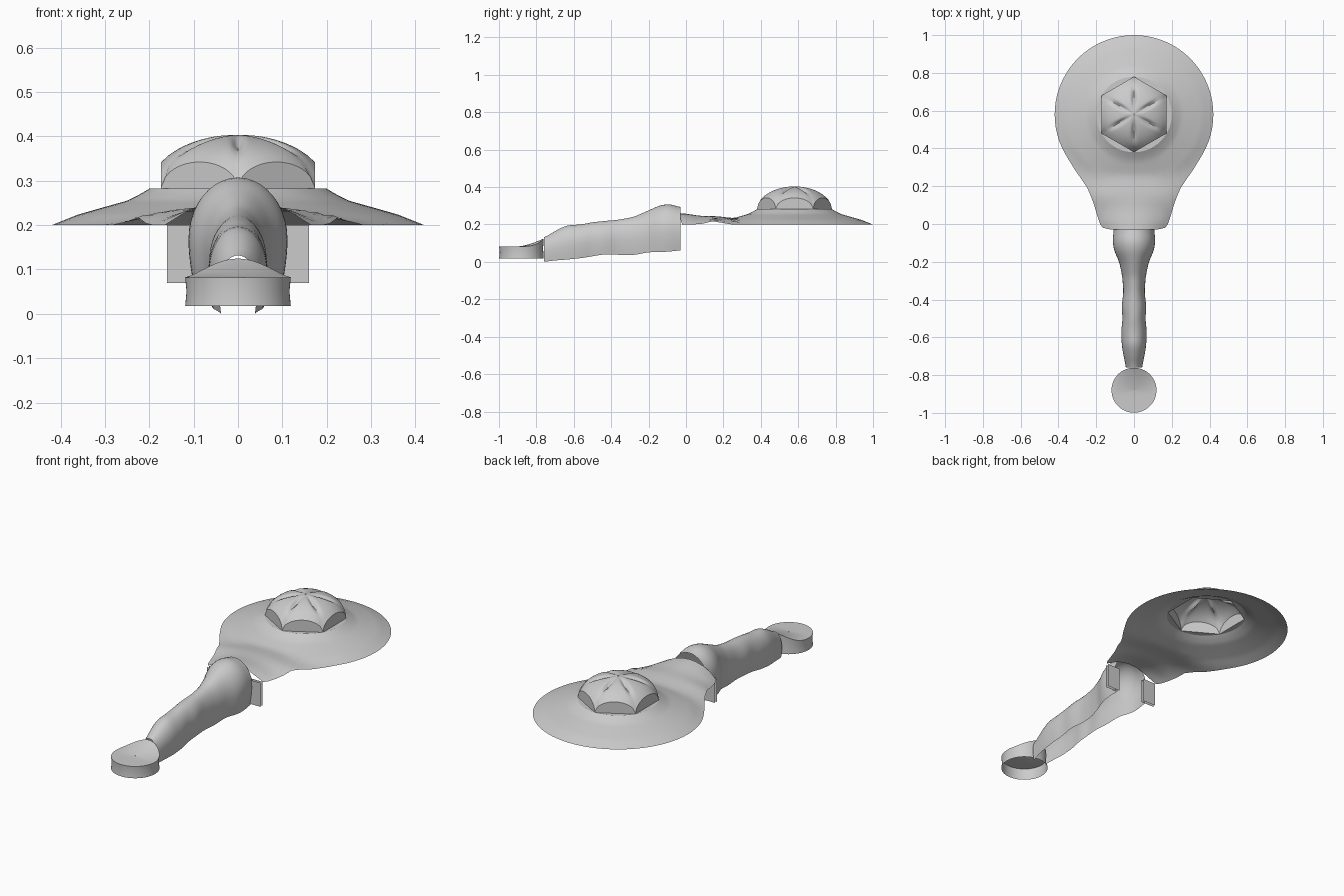
import bpy
from math import sin, cos, pi, sqrt, exp, radians, atan2, hypot

if "Cube" in bpy.data.objects:
    bpy.data.objects.remove(bpy.data.objects["Cube"])


def lerp(table, v):
    """Smooth lookup in a small table of (key, value...) rows."""
    if v <= table[0][0]:
        return table[0][1:]
    for a, b in zip(table, table[1:]):
        if v <= b[0]:
            t = (v - a[0]) / (b[0] - a[0])
            return tuple(p + (q - p) * t for p, q in zip(a[1:], b[1:]))
    return table[-1][1:]


def soft(table, v, d):
    rows = [lerp(table, v + k * d) for k in (-1, -0.5, 0, 0.5, 1)]
    return tuple(sum(c) / len(c) for c in zip(*rows))


def make(name, verts, faces, angle=35):
    me = bpy.data.meshes.new(name)
    me.from_pydata(verts, [], faces)
    me.validate()
    ob = bpy.data.objects.new(name, me)
    bpy.context.collection.objects.link(ob)
    bpy.ops.object.select_all(action='DESELECT')
    ob.select_set(True)
    bpy.context.view_layer.objects.active = ob
    if angle:
        bpy.ops.object.shade_smooth_by_angle(angle=radians(angle))
    return ob


def skin(name, rows, closed=True, angle=35):
    """Join rows of points into a surface."""
    n = len(rows[0])
    verts = [p for row in rows for p in row]
    faces = []
    for i in range(len(rows) - 1):
        for j in range(n if closed else n - 1):
            k = (j + 1) % n
            faces.append((i * n + j, i * n + k, (i + 1) * n + k, (i + 1) * n + j))
    return make(name, verts, faces, angle)


CY = 0.58  # centre of the round end

# Teardrop plate: round brim that flows into a raised neck
half = [(0.42 * cos(radians(a)), CY + 0.42 * sin(radians(a))) for a in range(90, -31, -5)]
neck = [(0.315, 0.29), (0.28, 0.24), (0.247, 0.19), (0.225, 0.14), (0.208, 0.09),
        (0.193, 0.04), (0.18, 0.0), (0.165, -0.02), (0.12, -0.03), (0.08, -0.03), (0.04, -0.03)]
half += neck
outline = half + [(0, -0.03)] + [(-x, y) for x, y in reversed(half[1:])]
widths = sorted([(y, x) for x, y in neck[:8]])
brim = [(0.2, 0.082), (0.22, 0.07), (0.25, 0.055), (0.3, 0.041), (0.36, 0.024), (0.42, 0.0)]
ridge = [(-0.03, 0.062), (0.05, 0.05), (0.1, 0.042), (0.15, 0.048), (0.22, 0.036), (0.3, 0.033), (0.38, 0.0)]


def plate_z(x, y):
    b = lerp(brim, hypot(x, y - CY))[0]
    if y < 0.38:
        w = lerp(widths, y)[0]
        k = soft(ridge, y, 0.04)[0] * max(0, 1 - (x / w) ** 2)
        b = max(b, k)
        b += 0.018 * exp(-((y - 0.15) / 0.05) ** 2) * min(1, abs(x) / w) ** 2
    return 0.2 + b


rows = []
for i in range(19):
    t = (i / 18) ** 1.2
    row = []
    for ox, oy in outline:
        a, r1 = atan2(oy - CY, ox), hypot(ox, oy - CY)
        r = 0.2 + (r1 - 0.2) * t
        x, y = r * cos(a), CY + r * sin(a)
        row.append((x, y, plate_z(x, y)))
    rows.append(row)
skin("plate", rows)

# Six-sided domed cap with flat side panels and star creases
rows, N = [], 120
for s in [0.02, 0.1, 0.2, 0.3, 0.4, 0.5, 0.6, 0.7, 0.8, 0.9, 1.0, "base", "rim"]:
    row = []
    for j in range(N):
        a = 2 * pi * j / N
        off = (a + pi / 6) % (pi / 3) - pi / 6       # angle from panel centre
        hexr = 0.173 / cos(off)
        if s == "rim":
            r, z = 0.203, 0.28
        elif s == "base":
            r, z = hexr, 0.28
        else:
            r = s * hexr
            z = 0.28 + 0.124 * sqrt(max(0, 1 - (r / 0.2) ** 2))
            d = (pi / 6 - abs(off)) * r              # distance from crease line
            z -= 0.018 * exp(-(d / 0.011) ** 2) * exp(-((r - 0.09) / 0.045) ** 2)
        row.append((r * cos(a), CY + r * sin(a), z))
    rows.append(row)
cap = skin("domed_cap", rows, angle=40)

# Handle: arched shell, open underneath (y, half width, top, bottom)
stations = [(-0.76, 0.042, 0.128, 0.0), (-0.70, 0.055, 0.165, 0.008), (-0.64, 0.065, 0.195, 0.012),
            (-0.56, 0.067, 0.2, 0.02), (-0.5, 0.06, 0.212, 0.03), (-0.44, 0.066, 0.218, 0.04),
            (-0.36, 0.056, 0.225, 0.038), (-0.28, 0.062, 0.24, 0.036), (-0.2, 0.078, 0.275, 0.052),
            (-0.14, 0.106, 0.302, 0.052), (-0.09, 0.113, 0.31, 0.055), (-0.03, 0.107, 0.292, 0.062)]
rows = []
for i in range(41):
    y = -0.76 + 0.73 * i / 40
    w, top, bot = soft(stations, y, 0.02)
    mid = bot + (top - bot) * 0.45
    row = []
    for k in range(6):                               # left leg
        t = k / 6
        row.append((-w * (0.88 + 0.12 * sin(t * pi / 2)), y, bot + (mid - bot) * t))
    arch = [(-w * cos(pi * k / 20), y, mid + (top - mid) * sin(pi * k / 20)) for k in range(21)]
    rows.append(row + arch + [(-x, yy, z) for x, yy, z in reversed(row)])
skin("handle", rows, closed=False, angle=60)

# Round end pad, open underneath, top lifted where it meets the handle
rows, N = [], 64
for r, wall in [(0.001, 0), (0.03, 0), (0.06, 0), (0.09, 0), (0.105, 0), (0.119, 0), (0.116, 1), (0.119, 2)]:
    row = []
    for j in range(N):
        a = 2 * pi * j / N
        x, y = r * cos(a), -0.88 + r * sin(a)
        lift = min(1, max(0, (y + 0.9) / 0.14))
        top = 0.082 + 0.043 * lift ** 1.5 * max(0, 1 - (x / 0.125) ** 2)
        row.append((x, y, [top, (top + 0.018) / 2, 0.018][wall]))
    rows.append(row)
skin("end_pad", rows, angle=45)

# Paired thin guard tabs either side of the handle mouth
verts, faces = [], []
for side in (-1, 1):
    for y in (-0.02, -0.036):
        n = len(verts)
        verts += [(side * x, y, z) for x, z in ((0.08, 0.07), (0.16, 0.07), (0.16, 0.2), (0.08, 0.2))]
        faces.append((n, n + 1, n + 2, n + 3))
make("guard_tabs", verts, faces, angle=0)
